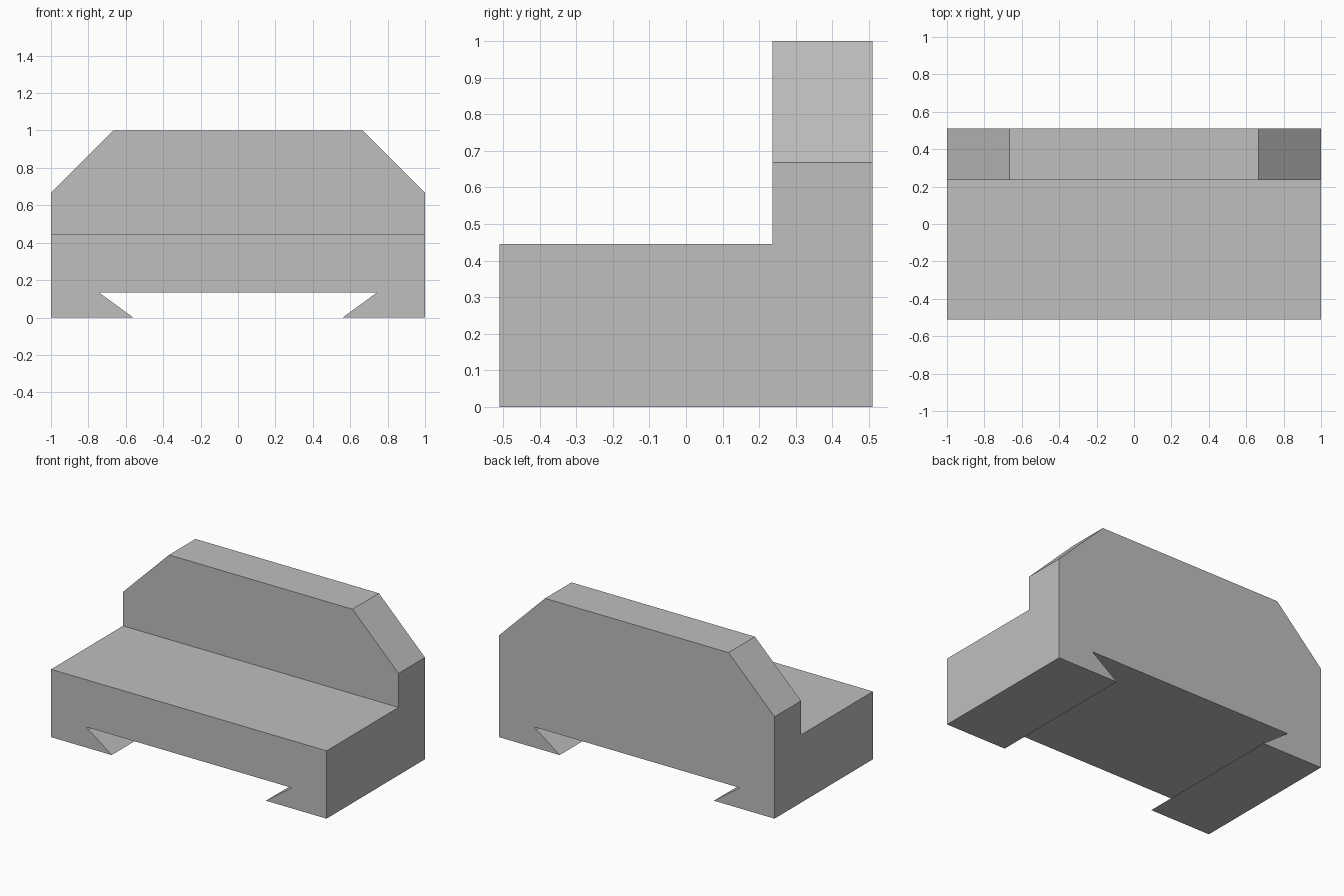
import bpy
import bmesh

scene = bpy.context.scene
if "Cube" in scene.objects:
    bpy.data.objects.remove(scene.objects["Cube"], do_unlink=True)

DEPTH = 0.51     # half depth
STEP_Y = 0.236   # front of the raised back
STEP_Z = 0.445   # height of the front ledge

grey = bpy.data.materials.new("plain_grey")
grey.use_nodes = True
colour = (0.52, 0.52, 0.52, 1)
grey.diffuse_color = colour
grey.node_tree.nodes["Principled BSDF"].inputs["Base Color"].default_value = colour


def extrude_profile(name, profile, y0, y1):
    """Solid made from an x-z outline pushed along y."""
    bm = bmesh.new()
    face = bm.faces.new([bm.verts.new((x, y0, z)) for x, z in profile])
    result = bmesh.ops.extrude_face_region(bm, geom=[face])
    moved = [v for v in result["geom"] if isinstance(v, bmesh.types.BMVert)]
    bmesh.ops.translate(bm, verts=moved, vec=(0, y1 - y0, 0))
    bmesh.ops.recalc_face_normals(bm, faces=bm.faces)
    mesh = bpy.data.meshes.new(name)
    bm.to_mesh(mesh)
    bm.free()
    mesh.materials.append(grey)
    obj = bpy.data.objects.new(name, mesh)
    scene.collection.objects.link(obj)
    return obj


# Body: half outline with dovetail slot and chamfered top, mirrored across x
half = [(0.745, 0.135), (0.56, 0), (1, 0), (1, 0.668), (0.666, 1)]
outline = half + [(-x, z) for x, z in reversed(half)]
body = extrude_profile("stepped_block", outline, -DEPTH, DEPTH)

# Front ledge: cut away everything above it
box = [(-1.2, STEP_Z), (1.2, STEP_Z), (1.2, 1.2), (-1.2, 1.2)]
cutter = extrude_profile("ledge_cutter", box, -DEPTH - 0.2, STEP_Y)
cutter.hide_render = True

cut = body.modifiers.new("ledge_cut", 'BOOLEAN')
cut.operation = 'DIFFERENCE'
cut.solver = 'EXACT'
cut.object = cutter
bpy.context.view_layer.objects.active = body
bpy.ops.object.modifier_apply(modifier=cut.name)
bpy.data.objects.remove(cutter, do_unlink=True)
